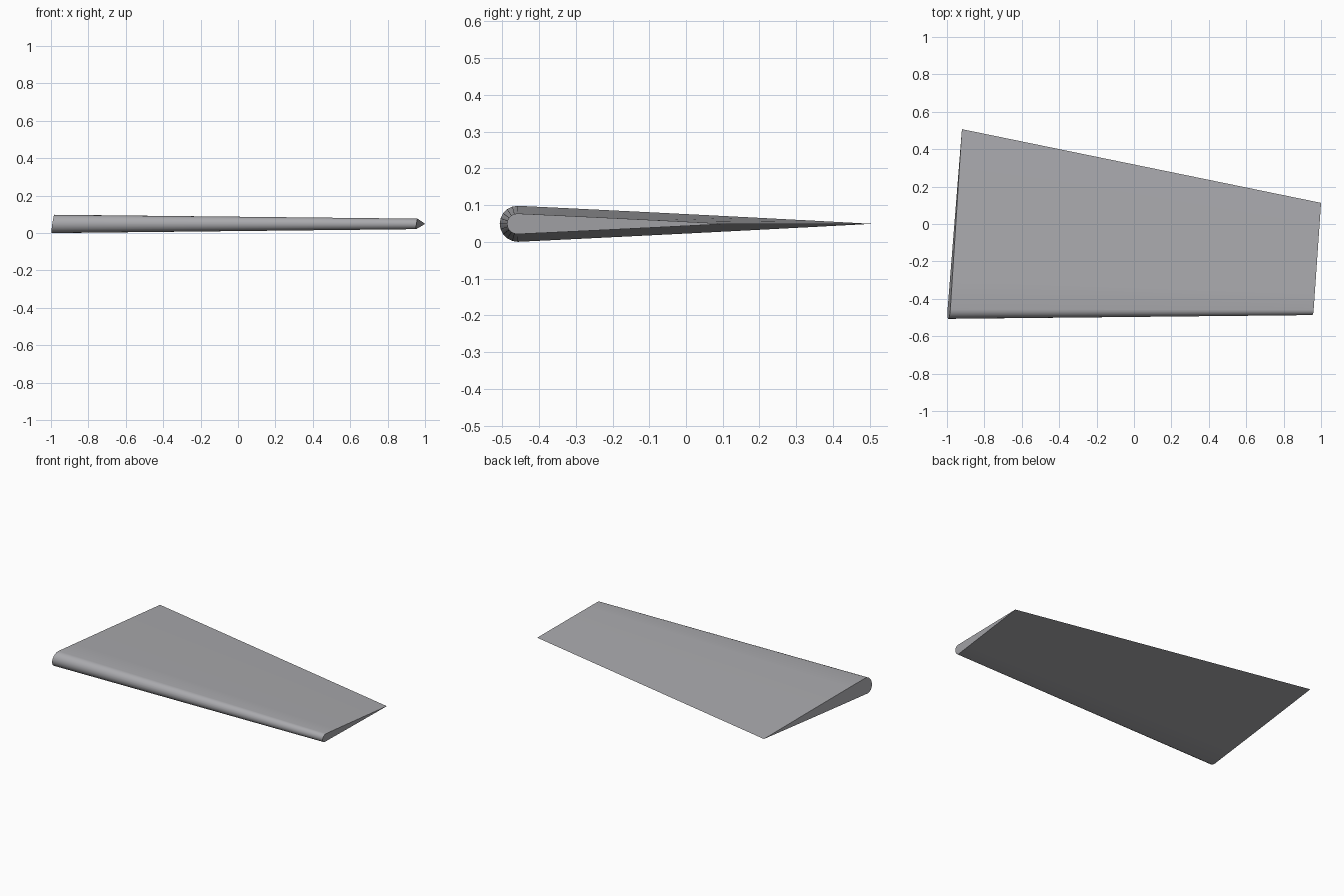
import bpy, bmesh, math

if "Cube" in bpy.data.objects:
    bpy.data.objects.remove(bpy.data.objects["Cube"])

MID_Z = 0.049
TILT = 0.15      # end caps lean slightly: upper edge sits further along +x


def airfoil(bm, x_nose, y_nose, x_tail, y_tail, radius, arc=10, side=6):
    """Ring of vertices: round nose, nearly straight sides, sharp tail."""
    pts = []
    cy = y_nose + radius
    for i in range(arc + 1):                       # nose, top to bottom
        a = math.pi / 2 + math.pi * i / arc
        pts.append((cy + radius * math.cos(a), radius * math.sin(a)))

    def flank(t):
        return cy + (y_tail - cy) * t, radius * (1 - t) + 0.06 * radius * t * (1 - t)

    for i in range(1, side):                       # lower side
        y, h = flank(i / side)
        pts.append((y, -h))
    pts.append((y_tail, 0.0))                      # trailing edge
    for i in range(side - 1, 0, -1):               # upper side
        y, h = flank(i / side)
        pts.append((y, h))

    ring = []
    for y, z in pts:
        f = (y - y_nose) / (y_tail - y_nose)
        x = x_nose + (x_tail - x_nose) * f + TILT * z
        ring.append(bm.verts.new((x, y, z + MID_Z)))
    return ring


# Wing: loft from the root section to the smaller tip section
bm = bmesh.new()
root = airfoil(bm, -0.993, -0.507, -0.92, 0.507, 0.049)
tip = airfoil(bm, 0.954, -0.487, 1.0, 0.113, 0.028)
n = len(root)
for i in range(n):
    j = (i + 1) % n
    bm.faces.new((root[i], root[j], tip[j], tip[i]))
bm.faces.new(root)
bm.faces.new(tip)
bmesh.ops.recalc_face_normals(bm, faces=bm.faces)

mesh = bpy.data.meshes.new("wing_panel")
bm.to_mesh(mesh)
bm.free()
wing = bpy.data.objects.new("wing_panel", mesh)
bpy.context.collection.objects.link(wing)

# Plain grey
grey = bpy.data.materials.new("plain_grey")
grey.diffuse_color = (0.40, 0.40, 0.42, 1)
grey.use_nodes = True
grey.node_tree.nodes["Principled BSDF"].inputs["Base Color"].default_value = grey.diffuse_color
mesh.materials.append(grey)

# Smooth skin, crisp end caps and trailing edge
bpy.context.view_layer.objects.active = wing
wing.select_set(True)
bpy.ops.object.shade_smooth_by_angle(angle=math.radians(30))
